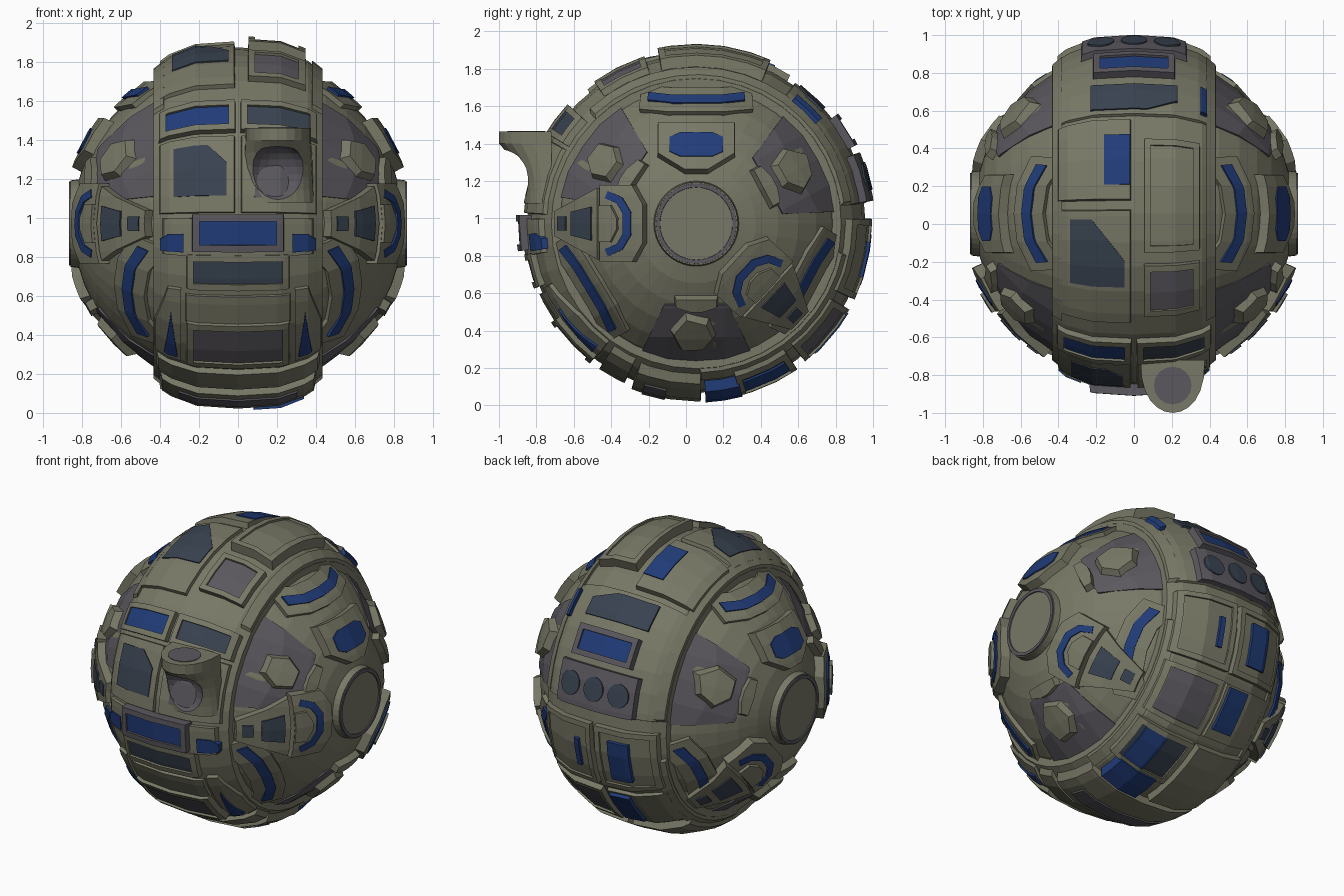
import bpy, bmesh, math, random
from mathutils import Vector

if "Cube" in bpy.data.objects:
    bpy.data.objects.remove(bpy.data.objects["Cube"])

random.seed(4)
CY, CZ, R = 0.055, 0.972, 0.85


def mat(name, *c):
    m = bpy.data.materials.new(name)
    m.diffuse_color = (*c, 1)
    m.use_nodes = True
    m.node_tree.nodes["Principled BSDF"].inputs["Base Color"].default_value = m.diffuse_color
    return m


OLIVE = mat("olive", .19, .19, .135)
GREY = mat("warm_grey", .105, .098, .112)
BLUE = mat("blue", .015, .045, .19)
SLATE = mat("slate", .04, .055, .08)


def finish(bm, name, m, mirror=False):
    me = bpy.data.meshes.new(name)
    bm.to_mesh(me)
    bm.free()
    ob = bpy.data.objects.new(name, me)
    bpy.context.collection.objects.link(ob)
    me.materials.append(m)
    if mirror:
        ob.modifiers.new("mirror", 'MIRROR')
    return ob


def loft(name, rings, m, mirror=False):
    """Skin closed rings of points and cap both ends."""
    bm = bmesh.new()
    rings = [[bm.verts.new(p) for p in ring] for ring in rings]
    n = len(rings[0])
    for a, b in zip(rings, rings[1:]):
        for i in range(n):
            j = (i + 1) % n
            bm.faces.new((a[i], a[j], b[j], b[i]))
    bm.faces.new(rings[0])
    bm.faces.new(rings[-1])
    bmesh.ops.recalc_face_normals(bm, faces=bm.faces[:])
    return finish(bm, name, m, mirror)


def around(x, r, deg):
    a = math.radians(deg)
    return (x, CY - r * math.cos(a), CZ + r * math.sin(a))


def lathe(name, prof, m, mirror=False):
    """Revolve (x, radius) points around the sideways axis."""
    return loft(name, [[around(x, r, 9 * i) for i in range(40)] for x, r in prof], m, mirror)


BAND = [(0, .905), (.22, .89), (.36, .835), (.435, .775)]


def band(x, t, h):
    """Place on the wheel band: x, angle in degrees (0 front, 90 top), height."""
    r = BAND[-1][1]
    for (x0, r0), (x1, r1) in zip(BAND, BAND[1:]):
        if x0 <= abs(x) <= x1:
            r = r0 + (r1 - r0) * (abs(x) - x0) / (x1 - x0)
    return around(x, r + h, t)


def side(deg):
    """Place on the side dome: distance out from the hub along deg, sideways offset, height."""
    c, s = math.cos(math.radians(deg)), math.sin(math.radians(deg))

    def f(r, w, h):
        u, v = r * c - w * s, r * s + w * c
        k = (R + h) / R
        return (math.sqrt(max(R * R - u * u - v * v, .01)) * k, CY + u * k, CZ + v * k)
    return f


def plate(name, polys, place, h, m, t=.95):
    """Raised plate wrapped on the surface; t tapers the top."""
    onband = place is band
    bm = bmesh.new()
    for p in polys:
        bm.faces.new([bm.verts.new((a, b, 0)) for a, b in p])
    bmesh.ops.remove_doubles(bm, verts=bm.verts[:], dist=1e-5)
    us = [s * x for s in (-1, 1) for x, _ in BAND[:3]] if onband else [.15 * i for i in range(1, 6)]
    vs = [9 * i for i in range(-14, 31)] if onband else [.15 * i for i in range(-2, 3)]
    for no, vals in ((Vector((1, 0, 0)), us), (Vector((0, 1, 0)), vs)):
        for q in vals:
            bmesh.ops.bisect_plane(bm, geom=bm.verts[:] + bm.edges[:] + bm.faces[:], dist=1e-4,
                                   plane_co=no * q, plane_no=no)
    pts = [Vector(q) for p in polys for q in p]
    mid = sum(pts, Vector((0, 0))) / len(pts)
    geo = bmesh.ops.extrude_face_region(bm, geom=bm.faces[:])["geom"]
    tops = [g for g in geo if isinstance(g, bmesh.types.BMFace)]
    upper = {g for g in geo if isinstance(g, bmesh.types.BMVert)}
    for v in bm.verts:
        k, z = (t, h) if v in upper else (1, -.04)
        v.co = place(mid.x + (v.co.x - mid.x) * k, mid.y + (v.co.y - mid.y) * k, z)
    bmesh.ops.recalc_face_normals(bm, faces=bm.faces[:])
    bm.normal_update()
    if sum(f.normal.dot(f.calc_center_median() - Vector((0, CY, CZ))) for f in tops) < 0:
        bmesh.ops.reverse_faces(bm, faces=bm.faces[:])
    return finish(bm, name, m, not onband)


def box(a0, a1, b0, b1, corners="", cut=.35):
    """Rectangle with chosen corners (0-3) cut off."""
    c = [Vector(p) for p in ((a0, b0), (a1, b0), (a1, b1), (a0, b1))]
    out = []
    for i, p in enumerate(c):
        out += [p.lerp(c[i - 1], cut), p.lerp(c[(i + 1) % 4], cut)] if str(i) in corners else [p]
    return [out]


def band_plate(name, x0, x1, t0, t1, h, m, inner=None, border=.035):
    """Rectangular band plate; with an inner material it becomes a frame around a sunken panel."""
    outer = box(x0, x1, t0, t1)[0]
    if not inner:
        return plate(name, [outer], band, h, m)
    d = min(border * 63, (t1 - t0) * .28)
    hole = box(x0 + border, x1 - border, t0 + d, t1 - d)[0]
    ring = [(outer[i], outer[(i + 1) % 4], hole[(i + 1) % 4], hole[i]) for i in range(4)]
    plate(name + "_frame", ring, band, h, m, t=.97)
    plate(name + "_panel", [hole], band, h - .013, inner, t=1)


def strip(path, w):
    """Quads of half width w following a path."""
    P = [Vector(p) for p in path]
    N = []
    for i in range(len(P)):
        d = (P[min(i + 1, len(P) - 1)] - P[max(i - 1, 0)]).normalized()
        N.append(Vector((-d.y, d.x)) * w)
    return [(P[i] + N[i], P[i + 1] + N[i + 1], P[i + 1] - N[i + 1], P[i] - N[i]) for i in range(len(P) - 1)]


# core: wheel band and the two side domes with hubs
lathe("wheel_band", [(-x, r) for x, r in BAND[:0:-1]] + BAND, OLIVE)
dome = [math.radians(67 - 9 * i) for i in range(7)]
lathe("side_dome", [(R * math.cos(a), R * math.sin(a)) for a in dome], OLIVE, True)
lathe("hub_collar", [(.8, .23), (.86, .222)], OLIVE, True)
lathe("hub_ring", [(.82, .218), (.867, .215), (.867, .195), (.84, .19)], GREY, True)
lathe("hub_disc", [(.8, .19), (.85, .19)], SLATE, True)

# side dome, three times around: chevron lights, grey recesses with rough lumps, small bars
for i in range(3):
    at = side(90 + 121 * i)
    path = [(.645 + .014 * (abs(k) > 1), .125 * k) for k in (-2, -1, 1, 2)]
    plate("chevron_frame", strip([(r, w * 1.2) for r, w in path], .065), at, .025, OLIVE, t=.97)
    plate("chevron_light", strip(path, .02), at, .032, BLUE, t=1)
    at = side(146 - 118 * i)
    plate("dome_recess", [[(.43, -.17), (.43, .17), (.68, .29), (.76, 0), (.68, -.29)]], at, .008, GREY, t=1)
    lump = []
    for k in range(6):
        q = random.uniform(.13, .18)
        lump.append((.58 + .8 * q * math.cos(k * math.pi / 3 + .4), q * math.sin(k * math.pi / 3 + .4)))
    plate("dome_lump", [lump], at, .04, OLIVE, t=.65)
    plate("dome_bar", box(.38, .46, -.13, .13, "12"), at, .04, OLIVE, t=.8)

# side dome: window pod on top, tapered pods in front and low at the back
plate("window_pod", box(.26, .53, -.22, .22, "03"), side(90), .05, OLIVE, t=.88)
plate("pod_window", box(.34, .46, -.135, .135, "0123", .2), side(90), .055, BLUE, t=1)
for a in (180, -43):
    at = side(a)
    plate("pod_body", box(.26, .5, -.215, .215, "03", .25), at, .055, OLIVE, t=.9)
    plate("pod_nose", [[(.49, -.2), (.73, -.07), (.73, .07), (.49, .2)]], at, .05, OLIVE, t=.9)
    arc = [(.45 - .11 * math.cos(k * math.pi / 5), .145 * math.sin(k * math.pi / 5)) for k in (-2.5, -1.5, -.6, .6, 1.5, 2.5)]
    plate("pod_light", strip(arc, .02), at, .06, BLUE, t=1)
    plate("pod_core", box(.39, .49, -.1, .1, "03"), at, .07, OLIVE, t=.9)
    plate("pod_slate", [[(.53, -.085), (.53, .085), (.63, .06), (.63, -.06)]], at, .056, SLATE, t=1)
    plate("pod_tip", box(.66, .7, -.035, .035), at, .054, SLATE, t=1)

# plates centred on the band: half width, angle range, height
for n, w, t0, t1, h, m, inner in [
    ("waist_plate", .4, -11, 2, .025, OLIVE, None),
    ("waist", .24, -9, 3, .06, GREY, BLUE),
    ("chin_window", .27, -22, -10, .03, OLIVE, SLATE),
    ("lower_front_step", .28, -35, -24, .015, OLIVE, None),
    ("lower_front_hatch", .27, -53, -34, .035, OLIVE, GREY),
    ("keel_step", .43, -66, -56, .03, OLIVE, None),
    ("keel_band", .41, -92, -68, .045, OLIVE, None),
    ("keel_strip", .32, -80, -72, .053, GREY, None),
    ("back_plate", .41, 124, 174, .015, OLIVE, None),
    ("back_bar", .22, 142, 154, .055, GREY, BLUE),
    ("lens_frame", .29, 156, 173, .05, GREY, None),
]:
    band_plate(n, -w, w, t0, t1, h, m, inner)

# half-width plates in two columns: side, angle range
for n, s, t0, t1, inner in [
    ("front_panel", -1, 3, 30, None), ("front_panel", 1, 3, 30, None),
    ("brow", -1, 31, 43, BLUE), ("brow", 1, 31, 43, SLATE),
    ("top_hatch", 1, 54, 73, GREY), ("top_raised", 1, 77, 115, OLIVE),
    ("top_core", -1, 50, 92, None), ("top_rear", -1, 94, 123, None),
    ("back_box", 1, 178, 206, OLIVE), ("back_box", -1, 178, 206, OLIVE),
    ("rear_hatch", 1, 209, 232, GREY), ("rear_block", -1, 209, 232, None),
    ("under_hatch", 1, 235, 256, SLATE), ("under_block", -1, 235, 267, None),
]:
    narrow = n.startswith("top") and s > 0
    h = .06 if n == "top_raised" else .045 if "under" in n else .035 if inner or n == "top_rear" else .02
    xs = sorted((s * (.05 if narrow else .01), s * (.35 if narrow else .41)))
    band_plate(n, *xs, t0, t1, h, OLIVE, inner)

# loose lights sharing one size: centre x, angle
for n, x, t in [("top_light", -.09, 108), ("back_light", -.18, 192), ("rear_light", -.11, 219),
                ("under_light", .27, 246), ("belly_light", .21, 261)]:
    w, d = (.13, 6) if n == "belly_light" else (.07, 8.5)
    plate(n, box(x - w, x + w, t - d, t + d), band, .058 if n == "belly_light" else .042, BLUE, t=1)
for x, t in ((.37, 134), (.12, 192)):
    plate("slot_light", box(x - .017, x + .017, t - 6, t + 6), band, .04, BLUE, t=1)

# angled windows and the three round lenses
plate("front_window", box(-.33, -.06, 9, 26, "2"), band, .026, SLATE, t=1)
plate("top_window", box(-.34, -.05, 65, 88, "2", .6), band, .025, SLATE, t=1)
plate("back_window", box(-.23, .23, 127, 138, "1"), band, .024, SLATE, t=1)
for x in (-.175, 0, .175):
    ring = [(x + .07 * math.cos(i * math.pi / 8), 164.5 + 4.6 * math.sin(i * math.pi / 8)) for i in range(16)]
    plate("lens", [ring], band, .056, SLATE, t=1)

# paired plates along both band edges
for s in (-1, 1):
    plate("waist_light", box(s * .28, s * .4, -9.5, -3.5, "2"), band, .032, BLUE, t=1)
    plate("leg_plate", box(s * .29, s * .43, -54, -22, "2", .5), band, .02, OLIVE)
    plate("leg_light", [[(s * .38, -51), (s * .31, -51), (s * .345, -32)]], band, .03, BLUE, t=1)
    for t0, t1 in ((44, 175), (190, 270)):
        plate("edge_trim", box(*sorted((s * .38, s * .434)), t0, t1), band, .02, OLIVE)

# hooded scoop on the front, hollowed by an ellipsoid
arc = [(math.cos(math.pi * i / 12), math.sin(math.pi * i / 12)) for i in range(13)]
rows = []
for k in range(7):
    q = min(k / 5, 1)
    tip = -.145 - .135 * q ** 2.5
    rows.append([(.205 + (.19 - .02 * q) * c, -.72 + tip * max(s, 0) ** .8, 1.08 + .064 * k) for c, s in arc])
hood = loft("scoop_hood", rows, OLIVE)
bm = bmesh.new()
bmesh.ops.create_uvsphere(bm, u_segments=20, v_segments=12, radius=1)
for v in bm.verts:
    v.co = Vector((.205, -.93, 1.225)) + Vector((v.co.x * .17, v.co.y * .13, v.co.z * .15))
cutter = finish(bm, "scoop_cutter", GREY)
cutter.hide_render = True
cutter.display_type = 'WIRE'
b = hood.modifiers.new("hollow", 'BOOLEAN')
b.object, b.operation, b.solver, b.material_mode = cutter, 'DIFFERENCE', 'EXACT', 'TRANSFER'
plate("scoop_floor", box(.08, .33, 8, 24), band, .022, GREY)
loft("scoop_cap", [[(.205 + .1 * math.cos(i * math.pi / 8), -.855 + .1 * math.sin(i * math.pi / 8), z)
                    for i in range(16)] for z in (1.45, 1.468)], GREY)
